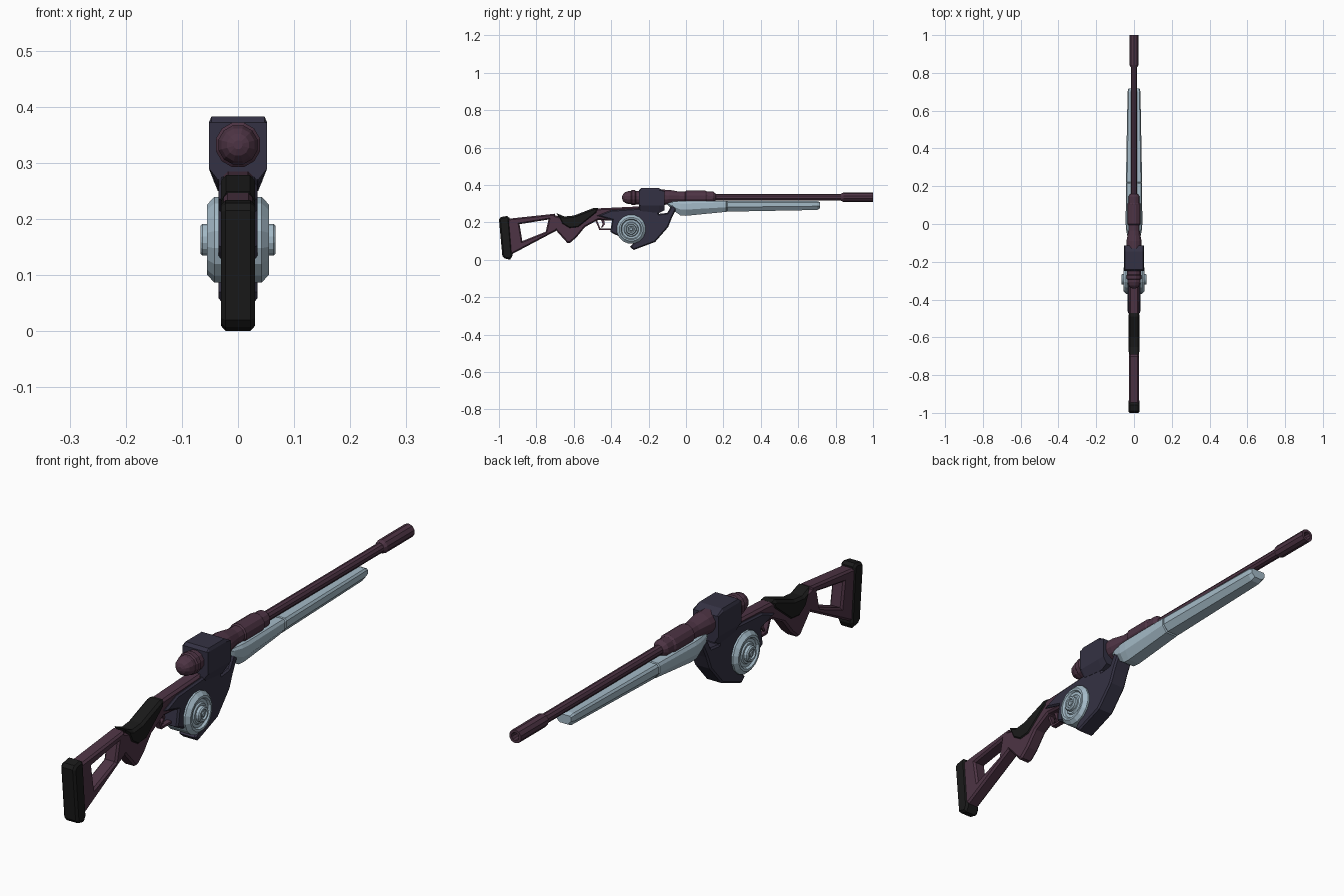
import bpy, bmesh, math
from mathutils import Vector


def material(name, rgb):
    m = bpy.data.materials.new(name)
    m.diffuse_color = (*rgb, 1)
    return m


PURPLE = material("plum", (0.075, 0.034, 0.058))
NAVY = material("navy", (0.034, 0.031, 0.056))
BLACK = material("black", (0.010, 0.010, 0.010))
PALE = material("pale_blue", (0.37, 0.49, 0.57))


def finish(bm, name, mat):
    bmesh.ops.recalc_face_normals(bm, faces=bm.faces)
    me = bpy.data.meshes.new(name)
    bm.to_mesh(me)
    bm.free()
    me.materials.append(mat)
    ob = bpy.data.objects.new(name, me)
    bpy.context.collection.objects.link(ob)
    return ob


def plate(name, mat, outline, half, chamfer=0.0, hole=None):
    """Side profile (y, z) given thickness across x; hole has as many points as outline."""
    bm = bmesh.new()
    n = len(outline)

    def loop(pts, x):
        return [bm.verts.new((x, y, z)) for y, z in pts]

    def bridge(a, b):
        for i in range(n):
            j = (i + 1) % n
            bm.faces.new((a[i], a[j], b[j], b[i]))

    left, right = loop(outline, -half), loop(outline, half)
    bridge(left, right)
    if hole:
        hl, hr = loop(hole, -half), loop(hole, half)
        bridge(hl, hr)
        bridge(left, hl)
        bridge(right, hr)
    else:
        bm.faces.new(left)
        bm.faces.new(right)
    bmesh.ops.recalc_face_normals(bm, faces=bm.faces)
    if chamfer:
        rim = [e for e in bm.edges if abs(e.verts[0].co.x - e.verts[1].co.x) < 1e-6
               and e.calc_face_angle(0) > 0.5]
        bmesh.ops.bevel(bm, geom=rim, offset=chamfer, segments=1, profile=0.5,
                        affect='EDGES', clamp_overlap=True)
    return finish(bm, name, mat)


def loft(name, mat, rings):
    """Skin a list of point rings and close both ends."""
    bm = bmesh.new()
    loops = [[bm.verts.new(p) for p in r] for r in rings]
    n = len(loops[0])
    for a, b in zip(loops, loops[1:]):
        for i in range(n):
            j = (i + 1) % n
            bm.faces.new((a[i], a[j], b[j], b[i]))
    bm.faces.new(loops[0])
    bm.faces.new(loops[-1])
    return finish(bm, name, mat)


def lathe(name, mat, profile, axis, centre, sides):
    """Turn (distance, radius) pairs around the x or y axis."""
    rings = []
    for d, r in profile:
        ring = []
        for i in range(sides):
            a = 2 * math.pi * (i + 0.5) / sides
            u, v = r * math.cos(a), r * math.sin(a)
            ring.append(Vector((d, u, v) if axis == 'x' else (u, d, v)) + Vector(centre))
        rings.append(ring)
    return loft(name, mat, rings)


# Butt pad and open shoulder stock
plate("butt_pad", BLACK, [(-1, 0.215), (-0.99, 0.228), (-0.957, 0.234), (-0.945, 0.225),
                          (-0.928, 0.022), (-0.94, 0.0), (-0.97, 0.007), (-0.982, 0.02)],
      0.030, 0.008)
plate("stock_frame", PURPLE, [(-0.96, 0.218), (-0.70, 0.246), (-0.69, 0.157), (-0.945, 0.022)],
      0.026, 0.007, hole=[(-0.89, 0.19), (-0.735, 0.215), (-0.75, 0.15), (-0.875, 0.10)])

# Hand grip with its dark wrap
plate("grip", PURPLE, [(-0.72, 0.243), (-0.66, 0.225), (-0.60, 0.225), (-0.48, 0.27),
                       (-0.38, 0.275), (-0.38, 0.208), (-0.47, 0.213), (-0.54, 0.175),
                       (-0.585, 0.12), (-0.62, 0.09), (-0.635, 0.09), (-0.695, 0.157),
                       (-0.72, 0.143)], 0.026, 0.007)
plate("grip_wrap", BLACK, [(-0.692, 0.249), (-0.65, 0.231), (-0.60, 0.236), (-0.49, 0.278),
                           (-0.47, 0.275), (-0.475, 0.25), (-0.55, 0.19), (-0.575, 0.17),
                           (-0.625, 0.165), (-0.665, 0.19)], 0.030, 0.009)

# Receiver: top strap, hooked body and breech block
plate("neck_strap", PURPLE, [(-0.48, 0.274), (-0.25, 0.285), (-0.25, 0.24), (-0.47, 0.225)],
      0.026, 0.008)
plate("receiver_body", NAVY, [(-0.475, 0.235), (-0.40, 0.265), (-0.25, 0.275), (-0.23, 0.30),
                              (-0.15, 0.30), (-0.145, 0.245), (-0.10, 0.25), (-0.075, 0.295),
                              (-0.05, 0.275), (-0.075, 0.225), (-0.095, 0.175), (-0.165, 0.095),
                              (-0.28, 0.052), (-0.30, 0.070), (-0.28, 0.09), (-0.39, 0.14),
                              (-0.405, 0.15), (-0.395, 0.212)], 0.035, 0.006)
half_block = [(0.047, 0.383), (0.052, 0.372), (0.052, 0.29), (0.036, 0.25)]
block = half_block + [(-x, z) for x, z in reversed(half_block)]
loft("breech_block", NAVY,
     [[(x, y, min(max(z, low), top)) for x, z in block]
      for y, low, top in [(-0.25, 0.27, 0.372), (-0.24, 0.26, 0.383), (-0.145, 0.25, 0.383),
                          (-0.115, 0.265, 0.366)]])

# Trigger and guard
plate("trigger_guard", PURPLE, [(-0.487, 0.215), (-0.463, 0.158), (-0.40, 0.158),
                                (-0.40, 0.166), (-0.457, 0.166), (-0.477, 0.215)], 0.010)
plate("trigger", PURPLE, [(-0.455, 0.215), (-0.445, 0.19), (-0.455, 0.172),
                          (-0.447, 0.172), (-0.434, 0.19), (-0.438, 0.215)], 0.006)

# Winding wheel passing through the receiver, the same on both sides
side = [(0.042, 0.078), (0.055, 0.064), (0.055, 0.056), (0.047, 0.051), (0.047, 0.040),
        (0.052, 0.036), (0.052, 0.029), (0.063, 0.029), (0.067, 0.025), (0.067, 0.018),
        (0.061, 0.016), (0.061, 0.010), (0.065, 0.008)]
for sign, label in ((1, "right"), (-1, "left")):
    lathe("wheel_" + label, PALE, [(0, 0.078)] + [(sign * x, r) for x, r in side],
          'x', (0, -0.293, 0.163), 16)

# Bolt knob, receiver tube, barrel and hollow muzzle
lathe("bolt_knob", PURPLE, [(-0.341, 0.008), (-0.336, 0.020), (-0.325, 0.030), (-0.308, 0.036),
                            (-0.295, 0.036), (-0.290, 0.041), (-0.272, 0.041), (-0.268, 0.037),
                            (-0.24, 0.037)], 'y', (0, 0, 0.332), 12)
lathe("receiver_tube", PURPLE, [(-0.13, 0.042), (-0.09, 0.041), (-0.035, 0.031), (-0.005, 0.031),
                                (0.0, 0.036), (0.105, 0.036), (0.112, 0.031), (0.145, 0.031),
                                (0.155, 0.024), (0.16, 0.018)], 'y', (0, 0, 0.334), 12)
lathe("barrel", PURPLE, [(0.12, 0.018), (0.85, 0.018)], 'y', (0, 0, 0.334), 10)
lathe("muzzle", PURPLE, [(0.83, 0.019), (0.842, 0.025), (1.0, 0.025), (1.0, 0.015),
                         (0.93, 0.013)], 'y', (0, 0, 0.334), 10)

# Fore-end: chamfered section tapering forward, with a panel seam
stations = [(-0.10, 0.022, 0.296, 0.309), (-0.07, 0.034, 0.265, 0.312),
            (-0.03, 0.042, 0.237, 0.313), (0.0, 0.044, 0.235, 0.313),
            (0.215, 0.043, 0.256, 0.315), (0.219, 0.040, 0.260, 0.312),
            (0.223, 0.043, 0.257, 0.315), (0.70, 0.034, 0.266, 0.314),
            (0.717, 0.030, 0.275, 0.308)]
rings = []
for y, w, low, top in stations:
    h = top - low
    half = [(0.85 * w, top), (w, top - 0.15 * h), (w, low + 0.42 * h), (0.55 * w, low)]
    rings.append([(x, y, z) for x, z in half + [(-x, z) for x, z in reversed(half)]])
loft("fore_end", PALE, rings)
